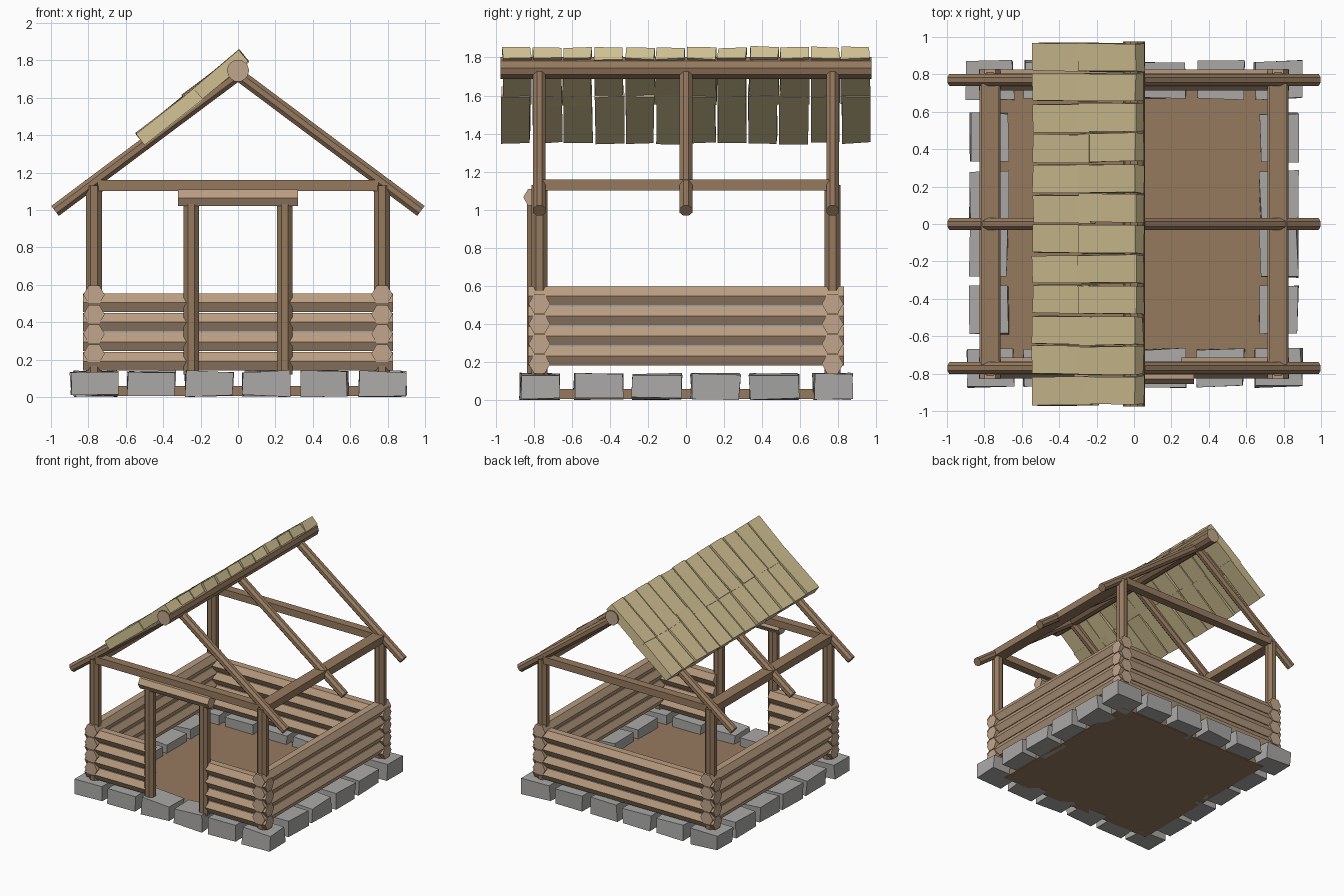
import bpy, bmesh, math, random
from mathutils import Vector, Matrix

random.seed(4)
if "Cube" in bpy.data.objects:
    bpy.data.objects.remove(bpy.data.objects["Cube"], do_unlink=True)


def material(name, rgb):
    linear = [((c / 255 + 0.055) / 1.055) ** 2.4 for c in rgb] + [1]
    m = bpy.data.materials.new(name)
    m.use_nodes = True
    m.diffuse_color = linear
    m.node_tree.nodes["Principled BSDF"].inputs["Base Color"].default_value = linear
    return m


BEAM = material("brown beam wood", (150, 122, 95))
LOG = material("tan log wood", (184, 156, 128))
CUT = material("pale cut wood", (194, 166, 140))
STONE = material("grey stone", (170, 169, 167))
SHINGLE = material("straw shingle", (208, 192, 146))


def finish(name, bm, mats):
    bmesh.ops.recalc_face_normals(bm, faces=bm.faces)
    mesh = bpy.data.meshes.new(name)
    bm.to_mesh(mesh)
    bm.free()
    for m in mats:
        mesh.materials.append(m)
    ob = bpy.data.objects.new(name, mesh)
    bpy.context.collection.objects.link(ob)
    return ob


def pole(name, start, end, radius, sides, side_mat, end_mat, phase=0.0):
    """Faceted round timber between two points, with its own end colour."""
    a, b = Vector(start), Vector(end)
    axis = (b - a).normalized()
    up = Vector((0, 0, 1)) if abs(axis.z) < 0.99 else Vector((0, 1, 0))
    u = axis.cross(up).normalized()
    v = u.cross(axis)
    bm = bmesh.new()
    rings = []
    for centre in (a, b):
        angles = [phase + math.tau * i / sides for i in range(sides)]
        rings.append([bm.verts.new(centre + radius * (u * math.cos(t) + v * math.sin(t)))
                      for t in angles])
    for i in range(sides):
        j = (i + 1) % sides
        bm.faces.new((rings[0][i], rings[0][j], rings[1][j], rings[1][i]))
    for ring in rings:
        bm.faces.new(ring).material_index = 1
    return finish(name, bm, (side_mat, end_mat))


def block(name, centre, size, mat, tilt=0.0, jitter=0.0):
    """Box, tilted about y, with slightly uneven corners."""
    bm = bmesh.new()
    bmesh.ops.create_cube(bm, size=1)
    for v in bm.verts:
        v.co = Vector([c * s + random.uniform(-jitter, jitter) for c, s in zip(v.co, size)])
    bm.transform(Matrix.Translation(centre) @ Matrix.Rotation(tilt, 4, 'Y'))
    return finish(name, bm, (mat,))


W = 0.77          # half spacing of the corner posts
OCT = math.pi / 8

# Earth floor
block("floor", (0, 0, 0.032), (1.46, 1.46, 0.055), BEAM)

# Foundation stones: six along front and back, four more on each side
spots = [-W + 2 * W * i / 5 for i in range(6)]
for s in (-1, 1):
    for p in spots:
        block("foundation_stone", (p, s * W, 0.072), (0.25, 0.2, 0.128), STONE, jitter=0.008)
    for p in spots[1:-1]:
        block("foundation_stone", (s * 0.775, p, 0.072), (0.2, 0.255, 0.128), STONE, jitter=0.008)

# Log walls, interlocked at the corners, with a doorway in front
for row in range(4):
    z = 0.19 + 0.105 * row
    pole("back_wall_log", (-0.83, W, z), (0.83, W, z), 0.057, 6, LOG, CUT)
    for s in (-1, 1):
        pole("front_wall_log", (s * 0.25, -W, z), (s * 0.83, -W, z), 0.057, 6, LOG, CUT)
        pole("side_wall_log", (s * W, -0.83, z + 0.042), (s * W, 0.83, z + 0.042),
             0.057, 6, LOG, CUT)

# Corner posts and tie beams
for s in (-1, 1):
    for t in (-1, 1):
        pole("corner_post", (s * W, t * W, 0.12), (s * W, t * W, 1.13), 0.046, 8, BEAM, BEAM, OCT)
    block("cross_beam", (0, s * W, 1.13), (1.5, 0.07, 0.058), BEAM)
    block("side_beam", (s * W, 0, 1.13), (0.095, 1.5, 0.06), BEAM)

# Door frame
for s in (-1, 1):
    pole("door_post", (s * 0.25, -0.795, 0.12), (s * 0.25, -0.795, 1.04), 0.044, 8, BEAM, BEAM, OCT)
pole("door_lintel", (-0.32, -0.805, 1.065), (0.32, -0.805, 1.065), 0.05, 6, LOG, CUT)

# Rafters and ridge pole
for y in (-W, 0, W):
    for s in (-1, 1):
        pole("rafter", (s * 0.978, y, 0.995), (0, y, 1.725), 0.036, 8, BEAM, BEAM, OCT)
pole("ridge_pole", (0, -0.975, 1.745), (0, 0.975, 1.745), 0.06, 10, BEAM, CUT)

# Two courses of shingles on the right-hand slope
pitch = math.radians(-38.6)
for i in range(12):
    y = -0.893 + 0.1625 * i
    for name, x, z in (("lower_shingle", -0.368, 1.5), ("upper_shingle", -0.122, 1.702)):
        block(name, (x, y + random.uniform(-0.004, 0.004), z), (0.39, 0.15, 0.074), SHINGLE,
              tilt=pitch + random.uniform(-0.02, 0.02), jitter=0.005)
